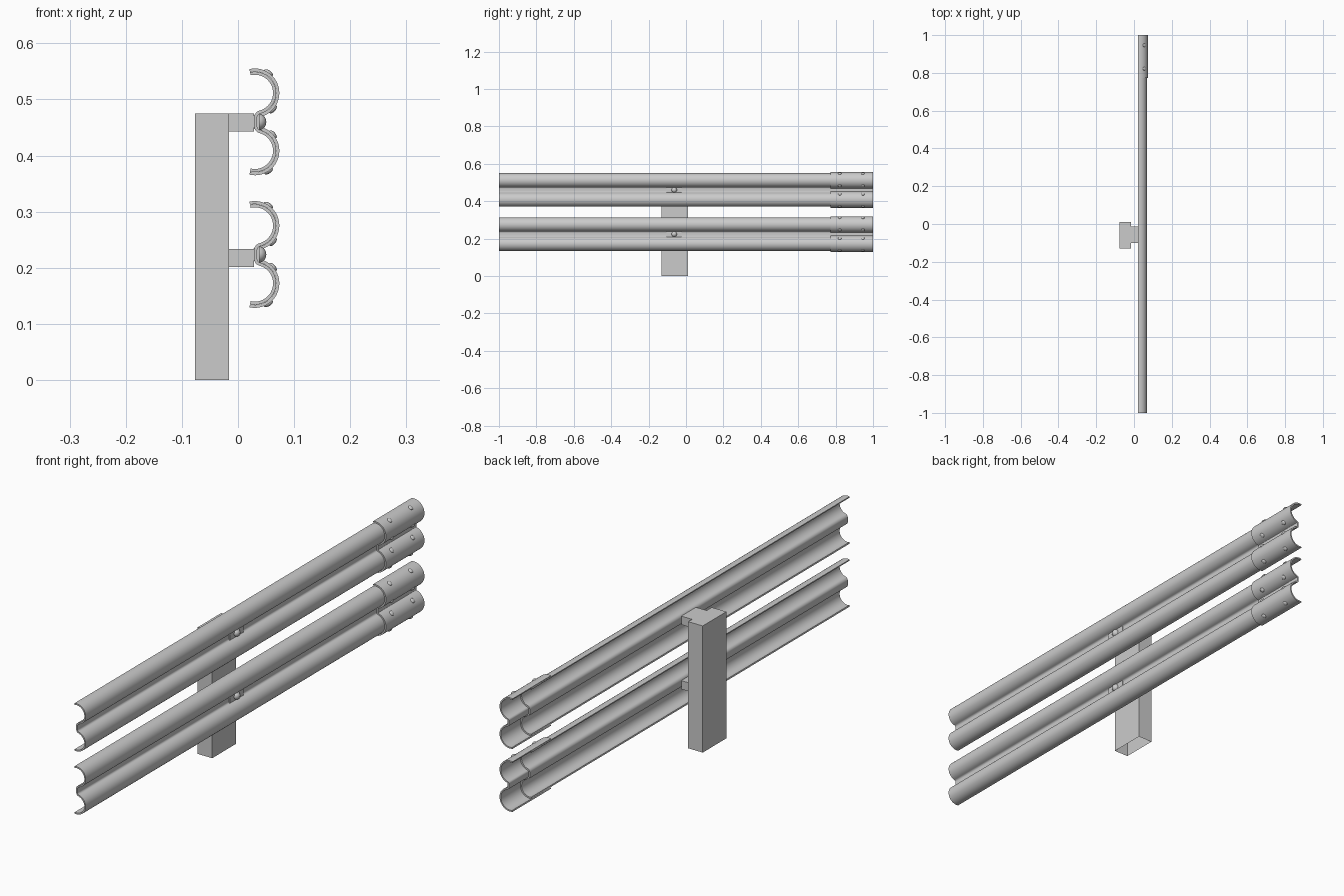
import bpy, bmesh
from math import sin, cos, atan2, hypot, radians, pi, sqrt
from mathutils import Matrix, Vector

if "Cube" in bpy.data.objects:
    bpy.data.objects.remove(bpy.data.objects["Cube"])

LOBE = (0.030, 0.0515)      # lobe centre: x, height above rail centre
R, RF, WEB_X = 0.038, 0.008, 0.034
FX = WEB_X + RF             # bend centre
FZ = LOBE[1] - sqrt((R + RF) ** 2 - (FX - LOBE[0]) ** 2)
RAILS = {"lower": 0.2237, "upper": 0.460}
BOLT_Y = -0.063


def make_object(name, bm, smooth=False):
    bmesh.ops.recalc_face_normals(bm, faces=bm.faces)
    mesh = bpy.data.meshes.new(name)
    bm.to_mesh(mesh)
    bm.free()
    ob = bpy.data.objects.new(name, mesh)
    bpy.context.collection.objects.link(ob)
    if smooth:
        bpy.ops.object.select_all(action='DESELECT')
        ob.select_set(True)
        bpy.context.view_layer.objects.active = ob
        bpy.ops.object.shade_smooth_by_angle(angle=radians(40))
    return ob


def box(name, lo, hi, open_bottom=False):
    bm = bmesh.new()
    lo, hi = Vector(lo), Vector(hi)
    bmesh.ops.create_cube(bm, size=1)
    for v in bm.verts:
        v.co = Vector([(a + b) / 2 + c * (b - a) for a, b, c in zip(lo, hi, v.co)])
    if open_bottom:
        low = [f for f in bm.faces if all(abs(v.co.z - lo.z) < 1e-6 for v in f.verts)]
        bmesh.ops.delete(bm, geom=low, context='FACES_ONLY')
    return make_object(name, bm)


def profile(d):
    """W-shaped section, offset outwards by d, from top tip to bottom tip."""
    a0, a1 = radians(103), atan2(FZ - LOBE[1], FX - LOBE[0])
    pts = []
    for i in range(25):
        a = a0 + (a1 - a0) * i / 24
        pts.append((LOBE[0] + (R + d) * cos(a), LOBE[1] + (R + d) * sin(a)))
    for i in range(1, 9):
        a = a1 + pi + (pi - (a1 + pi)) * i / 8
        pts.append((FX + (RF - d) * cos(a), FZ + (RF - d) * sin(a)))
    return pts + [(x, -z) for x, z in reversed(pts)]


def rail(name, z0, d0, d1, y0, y1):
    bm = bmesh.new()
    rows = [[bm.verts.new((x, y, z0 + z)) for x, z in profile(d)]
            for d, y in ((d0, y0), (d1, y0), (d1, y1), (d0, y1))]
    for k in range(4):
        a, b = rows[k], rows[(k + 1) % 4]
        for i in range(len(a) - 1):
            bm.faces.new((a[i], a[i + 1], b[i + 1], b[i]))
    for i in (0, -1):
        bm.faces.new([r[i] for r in rows])
    return make_object(name, bm, True)


def dome(name, centre, normal, radius, height, seg=16):
    """Flattened round head pointing along normal."""
    bm = bmesh.new()
    rot = Vector(normal).to_track_quat('Z', 'Y').to_matrix().to_4x4()
    m = Matrix.Translation(centre) @ rot @ Matrix.Diagonal((radius, radius, height, 1))
    bmesh.ops.create_uvsphere(bm, u_segments=seg, v_segments=10, radius=1, matrix=m)
    return make_object(name, bm, True)


# Post, open underneath
box("post", (-0.0765, -0.13, 0), (-0.016, 0.01, 0.475), open_bottom=True)

for level, z in RAILS.items():
    # Spacer block between post and rail
    top = 0.475 if level == "upper" else 0.233
    box(level + "_spacer", (-0.016, -0.10, top - 0.032), (0.0287, -0.013, top))

    # Rail and the splice sleeve wrapping its joint
    rail(level + "_rail", z, -0.0055, 0, -1, 0.885)
    rail(level + "_sleeve", z, 0.0002, 0.0057, 0.772, 1)

    # Mounting plate and domed bolt
    box(level + "_bolt_plate", (0.033, BOLT_Y - 0.04, z - 0.0145),
        (0.038, BOLT_Y + 0.04, z + 0.0145))
    dome(level + "_bolt", (0.037, BOLT_Y, z), (1, 0, 0), 0.0145, 0.0135, 24)

    # Sleeve rivets on both lobes
    for y in (0.822, 0.946):
        for side in (1, -1):
            for ang in (56, -42):
                a = radians(ang)
                n = Vector((cos(a), 0, side * sin(a)))
                c = Vector((LOBE[0], y, z + side * LOBE[1])) + n * (R + 0.0055)
                dome(level + "_rivet", c, n, 0.009, 0.0045)
